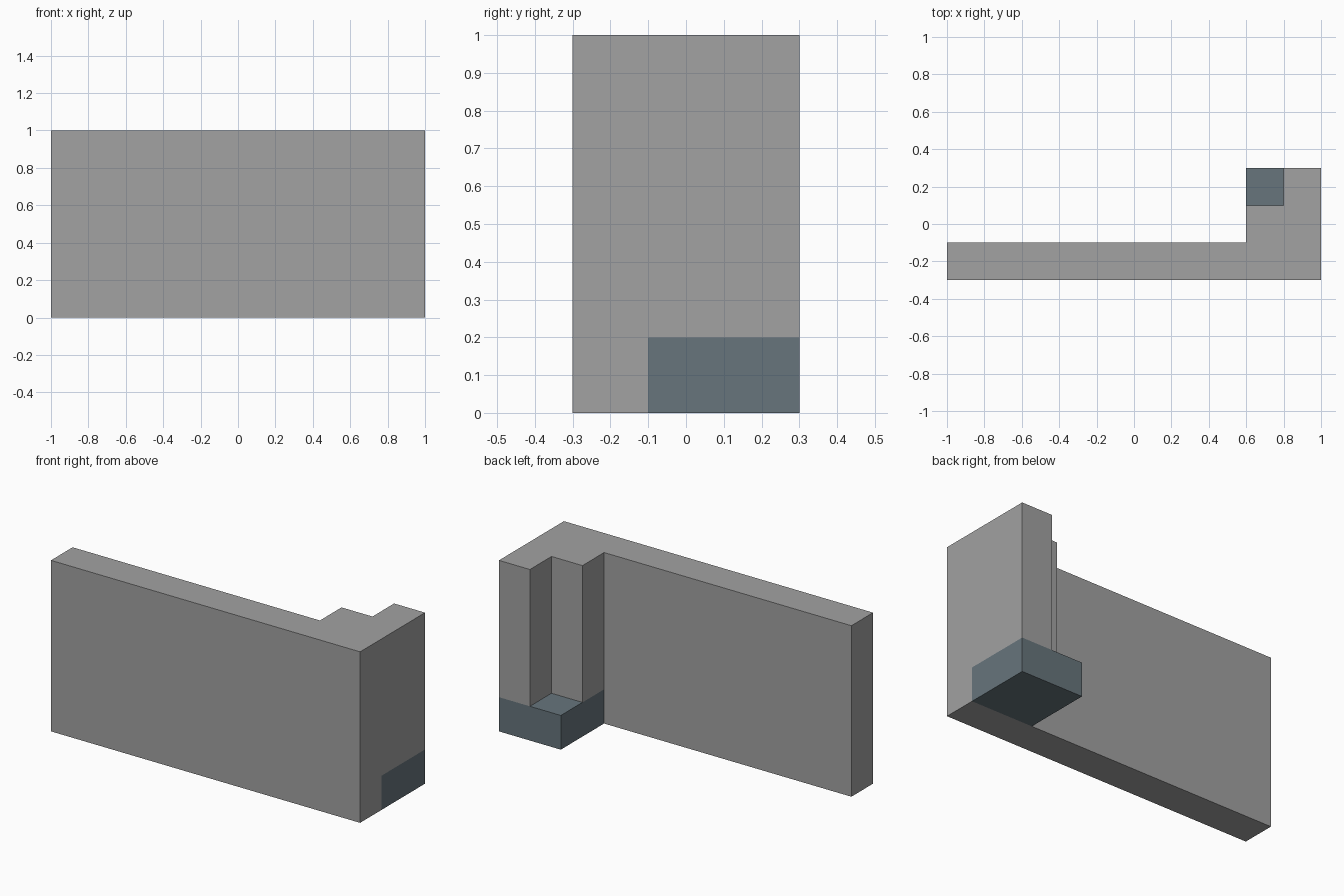
import bpy
import bmesh

if "Cube" in bpy.data.objects:
    bpy.data.objects.remove(bpy.data.objects["Cube"])


def material(name, color):
    m = bpy.data.materials.new(name)
    m.diffuse_color = (*color, 1.0)
    m.use_nodes = True
    m.node_tree.nodes["Principled BSDF"].inputs["Base Color"].default_value = m.diffuse_color
    return m


def prism(name, outline, z0, z1, mat):
    """Extrude a plan outline (counter-clockwise) from z0 to z1."""
    bm = bmesh.new()
    base = bm.faces.new([bm.verts.new((x, y, z0)) for x, y in outline])
    top = bmesh.ops.extrude_face_region(bm, geom=[base], use_keep_orig=True)
    verts = [g for g in top["geom"] if isinstance(g, bmesh.types.BMVert)]
    bmesh.ops.translate(bm, verts=verts, vec=(0, 0, z1 - z0))
    bmesh.ops.recalc_face_normals(bm, faces=bm.faces)
    mesh = bpy.data.meshes.new(name)
    bm.to_mesh(mesh)
    bm.free()
    mesh.materials.append(mat)
    obj = bpy.data.objects.new(name, mesh)
    bpy.context.collection.objects.link(obj)
    return obj


def rect(x0, x1, y0, y1):
    return [(x0, y0), (x1, y0), (x1, y1), (x0, y1)]


grey = material("light grey", (0.36, 0.36, 0.36))
slate = material("slate blue grey", (0.135, 0.178, 0.202))

# Long front wall
prism("long_wall", rect(-1, 1, -0.3, -0.1), 0, 1, grey)

# Slate block at the foot of the corner
prism("corner_base", rect(0.6, 1, -0.1, 0.3), 0, 0.2, slate)

# L-shaped pillar above the base, open at its inner back corner
prism("corner_pillar",
      [(0.6, -0.1), (1, -0.1), (1, 0.3), (0.8, 0.3), (0.8, 0.1), (0.6, 0.1)],
      0.2, 1, grey)
